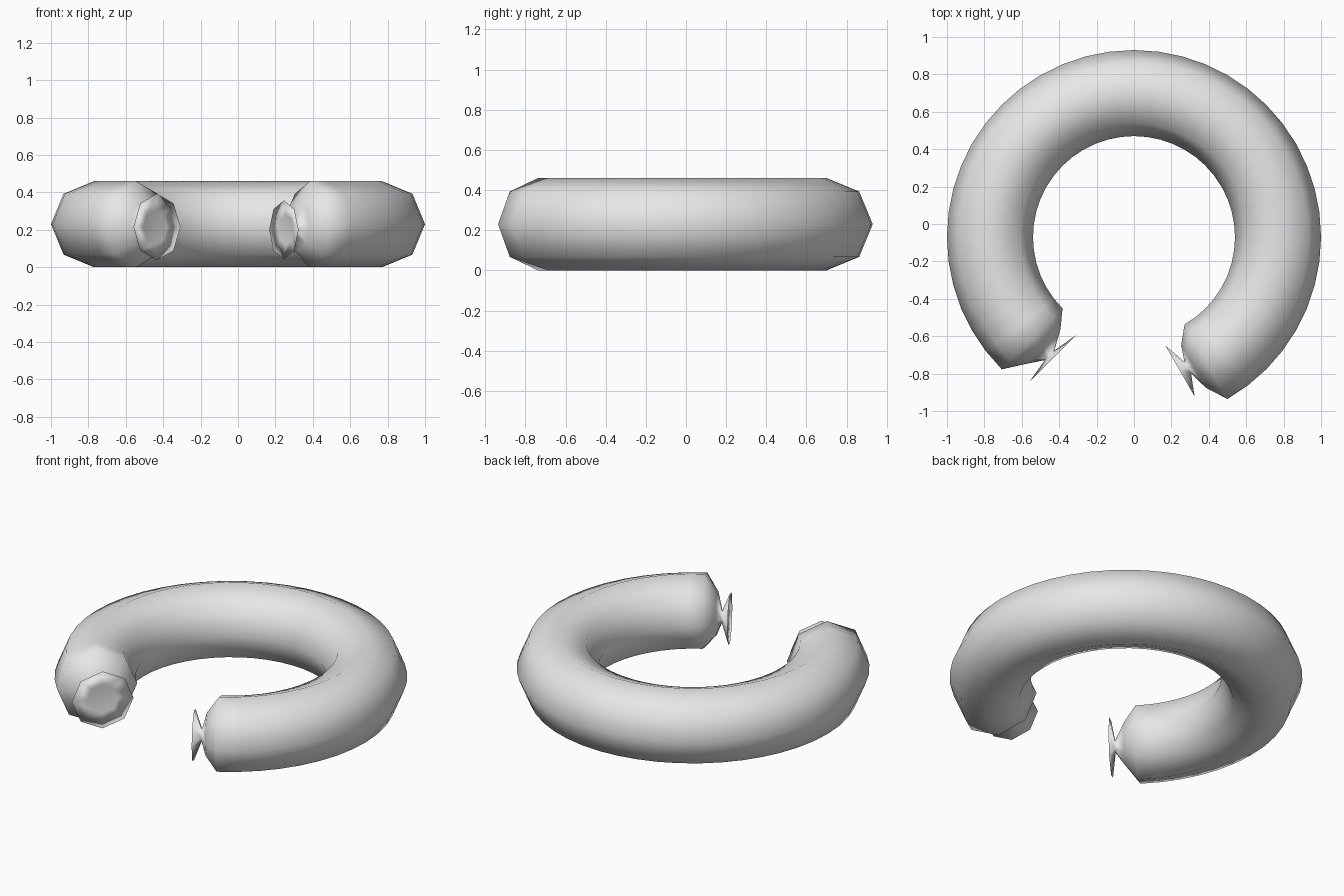
import bpy, bmesh, math
from mathutils import Vector

if "Cube" in bpy.data.objects:
    bpy.data.objects.remove(bpy.data.objects["Cube"])

RING, TUBE, SIDES = 0.77, 0.23, 8
MID = Vector((0, -0.07, 0.23))
UP = Vector((0, 0, 1))
START, END, STEPS = 225, -60, 38

skin = bpy.data.materials.new("light grey")
skin.diffuse_color = (0.8, 0.8, 0.8, 1)
skin.use_nodes = True
skin.node_tree.nodes["Principled BSDF"].inputs["Base Color"].default_value = skin.diffuse_color


def frame(deg):
    a = math.radians(deg)
    return Vector((math.cos(a), math.sin(a), 0)), Vector((-math.sin(a), math.cos(a), 0))


def section(deg, along=0, inward=0, drop=0, radius=TUBE):
    """One octagonal loop, square to the curved path."""
    out, tan = frame(deg)
    c = MID + out * (RING - inward) + tan * along - UP * drop
    return [c + radius * (math.cos(k * math.tau / SIDES) * out +
                          math.sin(k * math.tau / SIDES) * UP) for k in range(SIDES)]


def knot(deg, sign, neck, lip, lip_radius, inward, drop):
    """Rounded end, pinched neck and flared, slightly dished skin flap."""
    return [section(deg, sign * 0.07, 0.012, drop * 0.3, 0.132),
            section(deg, sign * neck, inward * 0.8, drop * 0.8, 0.036),
            section(deg, sign * lip, inward, drop, lip_radius),
            section(deg, sign * (lip - 0.014), inward, drop, lip_radius * 0.5)]


left = knot(START, 1, 0.128, 0.152, 0.178, 0.005, 0.015)
right = knot(END, -1, 0.10, 0.145, 0.157, 0.028, 0.03)
body = [section(START + (END - START) * i / STEPS) for i in range(STEPS + 1)]

# Sausage ring with tied ends, lofted as one skin
bm = bmesh.new()
loops = [[bm.verts.new(p) for p in loop] for loop in left[::-1] + body + right]
for a, b in zip(loops, loops[1:]):
    for k in range(SIDES):
        n = (k + 1) % SIDES
        bm.faces.new((a[k], a[n], b[n], b[k]))
for loop in (loops[0], loops[-1]):
    bm.faces.new(loop)
bmesh.ops.recalc_face_normals(bm, faces=bm.faces)
for f in bm.faces:
    f.smooth = True
me = bpy.data.meshes.new("sausage_ring")
bm.to_mesh(me)
bm.free()
me.materials.append(skin)
bpy.context.collection.objects.link(bpy.data.objects.new("sausage_ring", me))
